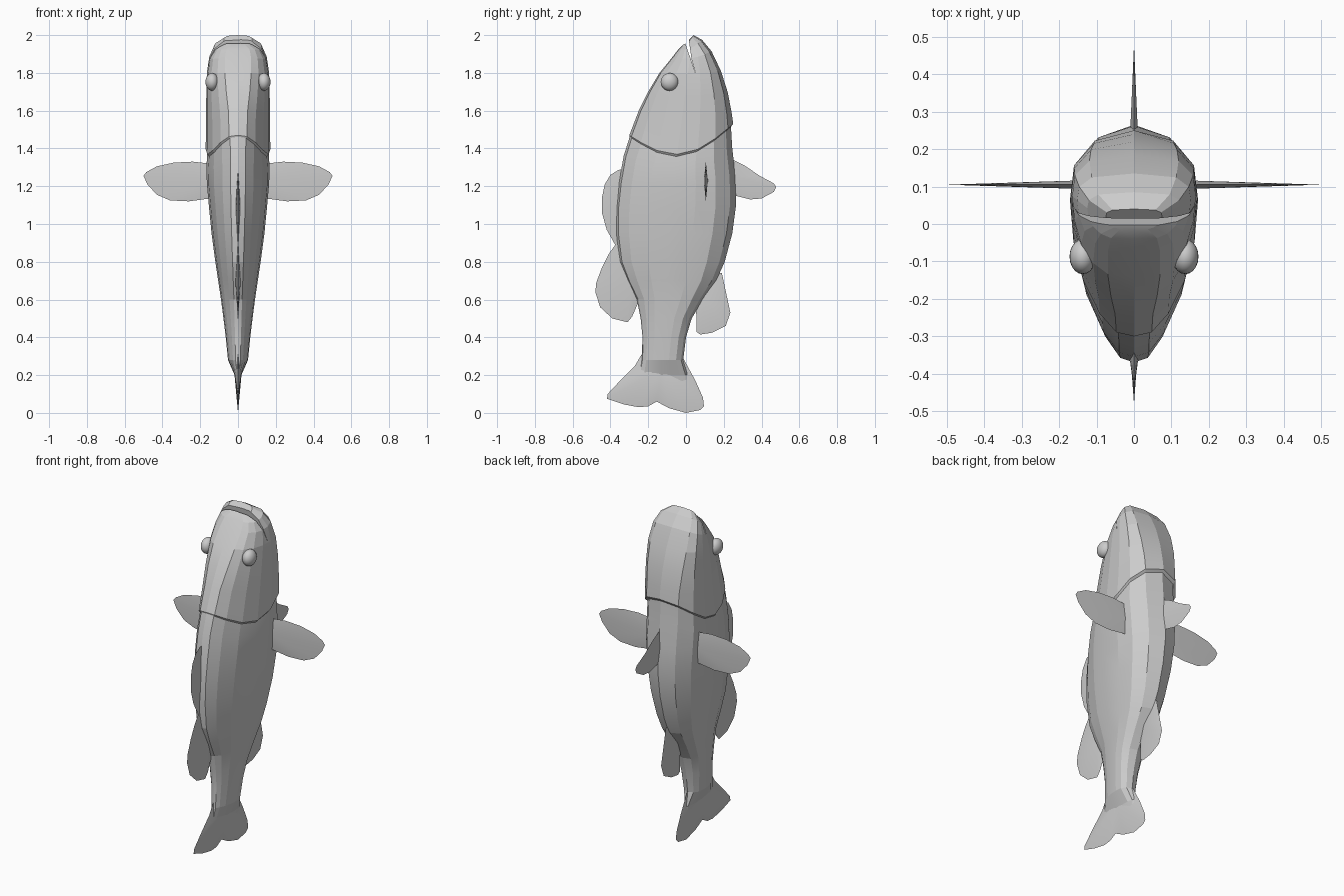
import bpy, bmesh
from math import sin, pi
from mathutils import Vector

cube = bpy.data.objects.get("Cube")
if cube:
    bpy.data.objects.remove(cube, do_unlink=True)

grey = bpy.data.materials.new("plain grey")
grey.use_nodes = True
COLOUR = (0.6, 0.6, 0.6, 1)
grey.diffuse_color = COLOUR
grey.node_tree.nodes["Principled BSDF"].inputs["Base Color"].default_value = COLOUR


def finish(name, bm, smooth=None):
    bmesh.ops.recalc_face_normals(bm, faces=bm.faces)
    mesh = bpy.data.meshes.new(name)
    bm.to_mesh(mesh)
    bm.free()
    mesh.materials.append(grey)
    obj = bpy.data.objects.new(name, mesh)
    bpy.context.collection.objects.link(obj)
    if smooth:
        bpy.ops.object.select_all(action='DESELECT')
        bpy.context.view_layer.objects.active = obj
        obj.select_set(True)
        bpy.ops.object.shade_smooth_by_angle(angle=smooth)
    return obj


# Body cross-section from back to belly: (share of depth, share of half width)
SECTION = [(0, 0), (.02, .24), (.11, .5), (.27, .77), (.46, .94),
           (.66, 1), (.83, .93), (.95, .58), (1, 0)]
# Rings: back y, back z, belly y, belly z, half width, sag, squareness power
RINGS = [
    (-.015, 1.95, .04, 2.0, .075, .01, .5),
    (-.04, 1.925, .085, 1.975, .125, .02, .5),
    (-.075, 1.88, .135, 1.915, .152, .02, .55),
    (-.14, 1.8, .185, 1.81, .165, .01, .6),
    (-.2, 1.7, .22, 1.7, .168, .03, .7),
    (-.25, 1.6, .24, 1.6, .17, .07, .85),
    (-.3, 1.47, .25, 1.53, .171, .13, .9),
    (-.298, 1.462, .238, 1.515, .162, .13, .95),
    (-.33, 1.36, .245, 1.4, .167, .09, 1),
    (-.355, 1.22, .262, 1.25, .165, .03, 1),
    (-.37, 1.08, .265, 1.1, .154, 0, 1),
    (-.37, .95, .245, .95, .14, 0, 1),
    (-.35, .8, .205, .8, .12, 0, 1),
    (-.31, .7, .16, .7, .105, 0, 1),
    (-.26, .6, .09, .6, .09, 0, 1),
    (-.24, .5, .03, .5, .077, 0, 1),
    (-.23, .4, 0, .4, .065, 0, 1),
    (-.235, .28, -.015, .28, .053, 0, 1),
    (-.25, .2, .01, .2, .018, 0, 1),
    (-.25, .12, .01, .12, .004, 0, 1)]

bm = bmesh.new()
loops = []
for y0, z0, y1, z1, width, sag, power in RINGS:
    half = [Vector((width * f ** power, y0 + (y1 - y0) * t,
                    z0 + (z1 - z0) * t - sag * sin(pi * t))) for t, f in SECTION]
    ring = half + [Vector((-p.x, p.y, p.z)) for p in half[-2:0:-1]]
    loops.append([bm.verts.new(p) for p in ring])
for a, b in zip(loops, loops[1:]):
    for i in range(len(a)):
        j = (i + 1) % len(a)
        bm.faces.new((a[i], a[j], b[j], b[i]))
bm.faces.new(loops[0])
bm.faces.new(loops[-1])
body = finish("body", bm, 0.16)

# Mouth slit cut as a wedge between the jaws
bm = bmesh.new()
wedge = [(.05, 1.8), (-.015, 1.99), (-.01, 2.1), (.01, 2.1), (.014, 1.98), (.03, 1.87)]
face = bm.faces.new([bm.verts.new((-.3, y, z)) for y, z in wedge])
side = bmesh.ops.extrude_face_region(bm, geom=[face])["geom"]
bmesh.ops.translate(bm, vec=(.6, 0, 0),
                    verts=[v for v in side if isinstance(v, bmesh.types.BMVert)])
cutter = finish("mouth_cutter", bm)
cutter.hide_render = True
cutter.hide_viewport = True
cutter.display_type = 'WIRE'
cut = body.modifiers.new("mouth", 'BOOLEAN')
cut.operation = 'DIFFERENCE'
cut.solver = 'EXACT'
cut.object = cutter


# Fins: thin lens, thickest at the root and vanishing along the outline
def fin(name, outline, root, thick, place):
    bm = bmesh.new()
    rim = [bm.verts.new(place(u, z, 0)) for u, z in outline]
    for s in (thick, -thick):
        hub = bm.verts.new(place(*root, s))
        for i, v in enumerate(rim):
            bm.faces.new((v, rim[(i + 1) % len(rim)], hub))
    return finish(name, bm, 0.6)


def upright(u, z, s):
    return (s, u, z)


fin("front_back_fin", [(-.3, 1.3), (-.36, 1.285), (-.4, 1.26), (-.43, 1.21), (-.445, 1.14),
    (-.445, 1.06), (-.42, .97), (-.375, .89), (-.3, .9)], (-.34, 1.08), .014, upright)
fin("rear_back_fin", [(-.36, .91), (-.41, .84), (-.445, .77), (-.475, .69), (-.48, .64),
    (-.455, .56), (-.39, .5), (-.31, .48), (-.285, .51), (-.25, .59), (-.2, .7)],
    (-.29, .7), .014, upright)
fin("belly_rear_fin", [(.12, .75), (.19, .74), (.22, .6), (.235, .53), (.21, .46), (.14, .425),
    (.075, .415), (.055, .43), (.055, .52), (.04, .6)], (.1, .62), .014, upright)
fin("belly_front_fin", [(.24, 1.345), (.31, 1.31), (.39, 1.255), (.465, 1.215), (.478, 1.195),
    (.465, 1.17), (.4, 1.135), (.34, 1.13), (.24, 1.155)], (.25, 1.25), .01, upright)
fin("tail_fin", [(-.235, .31), (-.27, .25), (-.34, .18), (-.415, .1), (-.418, .075), (-.33, .045),
    (-.25, .03), (-.2, .035), (-.155, .06), (-.09, .025), (0, 0), (.075, .015), (.095, .035),
    (.09, .08), (.05, .17), (-.015, .29)], (-.125, .24), .022, upright)

# Paired side fins and eyes
for label, sx in (("left", 1), ("right", -1)):
    fin(label + "_side_fin", [(.15, 1.32), (.24, 1.33), (.34, 1.325), (.43, 1.305), (.485, 1.275),
        (.5, 1.255), (.48, 1.21), (.43, 1.155), (.36, 1.125), (.26, 1.12), (.15, 1.135)],
        (.155, 1.23), .011, lambda u, z, s, sx=sx: (sx * u, .105 + s, z))
    bm = bmesh.new()
    bmesh.ops.create_uvsphere(bm, u_segments=20, v_segments=12, radius=.047)
    bmesh.ops.scale(bm, vec=(.75, 1, 1), verts=bm.verts)
    bmesh.ops.translate(bm, vec=(sx * .137, -.087, 1.752), verts=bm.verts)
    finish(label + "_eye", bm, 1.0)
